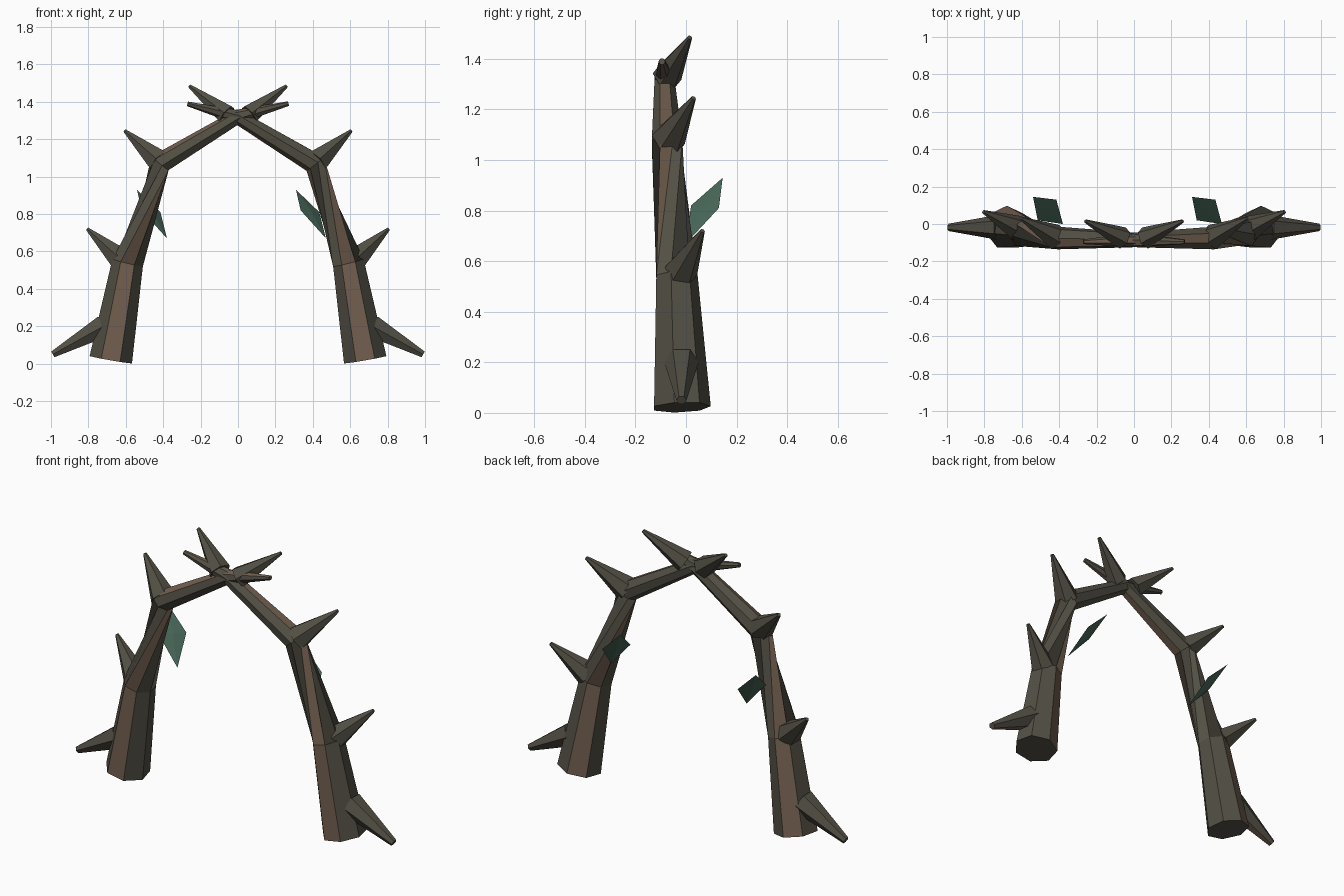
import bpy, bmesh, math
from mathutils import Vector

if "Cube" in bpy.data.objects:
    bpy.data.objects.remove(bpy.data.objects["Cube"])


def material(name, rgb):
    m = bpy.data.materials.new(name)
    m.use_nodes = True
    m.diffuse_color = (*rgb, 1)
    m.node_tree.nodes["Principled BSDF"].inputs["Base Color"].default_value = (*rgb, 1)
    return m


OLIVE = material("olive_bark", (0.085, 0.078, 0.058))
BROWN = material("brown_bark", (0.17, 0.115, 0.08))
GREEN = material("leaf_green", (0.065, 0.135, 0.1))


def finish(bm, name, mats):
    bmesh.ops.recalc_face_normals(bm, faces=bm.faces)
    mesh = bpy.data.meshes.new(name)
    bm.to_mesh(mesh)
    bm.free()
    for m in mats:
        mesh.materials.append(m)
    obj = bpy.data.objects.new(name, mesh)
    bpy.context.collection.objects.link(obj)
    return obj


def tube(name, stations, sides, start, brown_strips):
    """Loft rings (centre, radius, twist) into a faceted branch; chosen strips are brown."""
    bm = bmesh.new()
    pts = [Vector(s[0]) for s in stations]
    rings = []
    for i, (_, radius, twist) in enumerate(stations):
        t = Vector()
        if i > 0:
            t += (pts[i] - pts[i - 1]).normalized()
        if i < len(pts) - 1:
            t += (pts[i + 1] - pts[i]).normalized()
        t.normalize()
        u = Vector((0, 1, 0)).cross(t).normalized()
        v = t.cross(u)
        ring = []
        for k in range(sides):
            a = math.radians(start + twist) + math.tau * k / sides
            ring.append(bm.verts.new(pts[i] + radius * (u * math.cos(a) + v * math.sin(a))))
        rings.append(ring)
    for low, high in zip(rings, rings[1:]):
        for k in range(sides):
            n = (k + 1) % sides
            f = bm.faces.new((low[k], low[n], high[n], high[k]))
            f.material_index = int(k in brown_strips)
    bm.faces.new(rings[0])
    bm.faces.new(rings[-1])
    return finish(bm, name, (OLIVE, BROWN))


# Arch limbs: heavy foot, knee, elbow, crossing, thin tip
LIMB = [((0.68, -0.02, 0.022), 0.118, 0), ((0.59, -0.04, 0.54), 0.086, 0),
        ((0.415, -0.075, 1.07), 0.062, 90), ((0.0, -0.085, 1.32), 0.04, 90),
        ((-0.27, -0.095, 1.39), 0.013, 90)]

# Thorns: root, tip, root radius, tip radius, brown strips
THORNS = {
    "foot_thorn": ((0.72, -0.018, 0.2), (0.99, -0.018, 0.05), 0.068, 0.02, (3,)),
    "knee_thorn": ((0.63, -0.02, 0.56), (0.805, 0.065, 0.72), 0.068, 0.01, ()),
    "elbow_thorn": ((0.42, -0.07, 1.08), (0.605, 0.03, 1.245), 0.07, 0.01, ()),
    "crown_thorn": ((0.06, -0.075, 1.33), (0.26, 0.015, 1.485), 0.06, 0.01, ()),
}

for side, sx in (("left", 1), ("right", -1)):
    def flip(p):
        return (p[0] * sx, p[1], p[2])

    # Seven-sided limb, with a flat face to the front
    tube(side + "_limb", [(flip(p), r, tw) for p, r, tw in LIMB], 7, 90 + 360 / 7, (2, 6))

    for name, (root, tip, r0, r1, brown) in THORNS.items():
        strips = brown if sx > 0 else tuple((k + 3) % 6 for k in brown)
        tube(side + "_" + name, [(flip(root), r0, 0), (flip(tip), r1, 0)], 6, -30 + 180, strips)

    # Folded diamond leaf, same pose on both limbs
    shift = Vector((0 if sx > 0 else -0.85, 0, 0))
    corners = [Vector(c) + shift for c in ((0.31, 0.145, 0.93), (0.335, 0.02, 0.82),
                                           (0.47, 0.0, 0.67), (0.435, 0.13, 0.81))]
    centre = sum(corners, Vector()) / 4
    normal = (corners[2] - corners[0]).cross(corners[3] - corners[1]).normalized()
    bm = bmesh.new()
    rim = [bm.verts.new(c) for c in corners]
    for d in (-0.008, 0.008):
        peak = bm.verts.new(centre + normal * d)
        for k in range(4):
            bm.faces.new((rim[k], rim[(k + 1) % 4], peak))
    finish(bm, side + "_leaf", (GREEN,))
